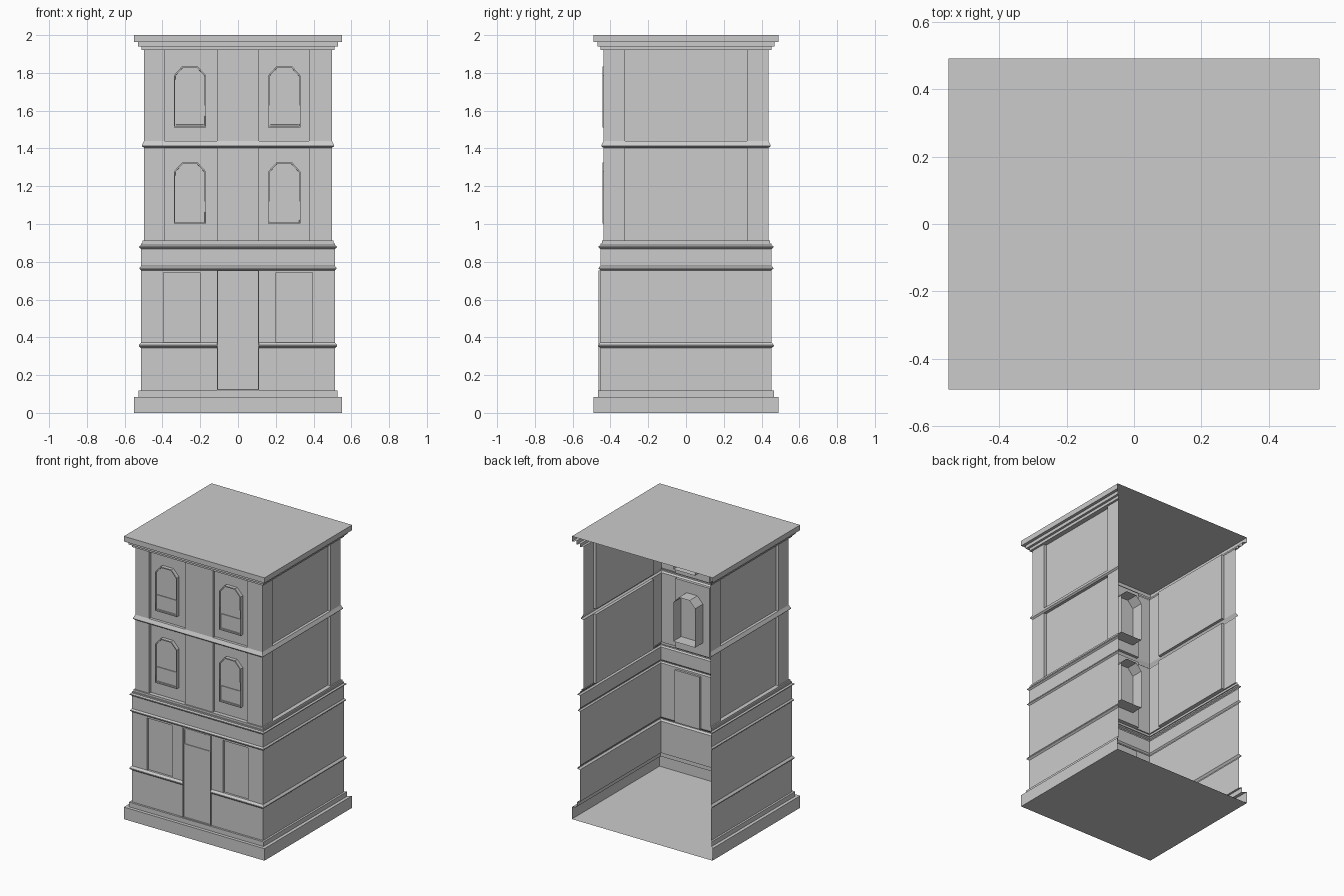
import bpy, bmesh

if "Cube" in bpy.data.objects:
    bpy.data.objects.remove(bpy.data.objects["Cube"])

DX = 0.06  # plan is this much wider in x than in y, per side


def finish(bm, name):
    bmesh.ops.remove_doubles(bm, verts=bm.verts, dist=0.0002)
    me = bpy.data.meshes.new(name)
    bm.to_mesh(me)
    bm.free()
    ob = bpy.data.objects.new(name, me)
    bpy.context.collection.objects.link(ob)
    return ob


def quad(bm, pts):
    bm.faces.new([bm.verts.new(p) for p in pts])


def place(side, u, o, z):
    # point on a wall: u runs along the wall, o is distance out from the centre
    if side == "front":
        return (u, -o, z)
    if side == "right":
        return (o + DX, u, z)
    return (-o - DX, -u, z)


def end(side, o):
    return o + DX if side == "front" else o


def strip(bm, side, a, b, gap=None):
    # one moulding strip between profile points (offset, z), optionally split for the door
    (o0, z0), (o1, z1) = a, b
    e0, e1 = end(side, o0), end(side, o1)
    spans = [(-e0, e0, -e1, e1)]
    if gap:
        spans = [(-e0, -gap, -e1, -gap), (gap, e0, gap, e1)]
    for l0, r0, l1, r1 in spans:
        quad(bm, [place(side, l0, o0, z0), place(side, r0, o0, z0),
                  place(side, r1, o1, z1), place(side, l1, o1, z1)])


def panel_wall(bm, side, o, z0, z1, panels, d, p0=None, p1=None, gap=None):
    # flat wall with recessed panels; p0..p1 is the panel height
    p0, p1 = p0 or z0, p1 or z1
    e = end(side, o)
    us = sorted({-e, e, *[u for p in panels for u in p], *([-gap, gap] if gap else [])})
    zs = sorted({z0, p0, p1, z1})
    P = lambda u, oo, z: place(side, u, oo, z)
    for a, b in zip(us, us[1:]):
        if gap and abs(a + b) < 0.01:
            continue
        for c, f in zip(zs, zs[1:]):
            if (a, b) in panels and c == p0:
                i = o - d
                quad(bm, [P(a, i, c), P(b, i, c), P(b, i, f), P(a, i, f)])
                quad(bm, [P(a, o, c), P(b, o, c), P(b, i, c), P(a, i, c)])
                quad(bm, [P(a, i, f), P(b, i, f), P(b, o, f), P(a, o, f)])
                quad(bm, [P(a, o, c), P(a, i, c), P(a, i, f), P(a, o, f)])
                quad(bm, [P(b, i, c), P(b, o, c), P(b, o, f), P(b, i, f)])
            else:
                quad(bm, [P(a, o, c), P(b, o, c), P(b, o, f), P(a, o, f)])


def sweep(name, prof, gap=None):
    # moulding running round left, front and right; the back stays open
    bm = bmesh.new()
    for side in ("left", "front", "right"):
        for a, b in zip(prof, prof[1:]):
            strip(bm, side, a, b, gap if side == "front" else None)
    return finish(bm, name)


G, U, DOOR = 0.453, 0.437, 0.11  # ground wall, upper wall, door half width

# mouldings
sweep("plinth", [(.49, 0), (.49, .085), (.467, .085), (.467, .118), (G, .118)])
sweep("sill_band", [(G, .343), (.465, .353), (.465, .359), (G, .373)], DOOR)
sweep("shopfront_cornice", [(G, .755), (.462, .763), (.462, .768), (G, .778), (G, .868),
                            (.463, .876), (.463, .882), (G, .888), (G, .897),
                            (.446, .897), (.446, .912), (U, .912)])
sweep("storey_band", [(U, 1.403), (.448, 1.412), (.448, 1.418), (U, 1.44)])
sweep("roof_cornice", [(U, 1.92), (.452, 1.92), (.452, 1.94), (.469, 1.94), (.469, 1.963),
                       (.49, 1.963), (.49, 2.0)])

# walls
shop = [(-.395, -.2), (.2, .395)]
bays = [(-.39, -.11), (.11, .375)]
bm = bmesh.new()
for side in ("left", "front", "right"):
    front = side == "front"
    panel_wall(bm, side, G, .118, .343, [], 0, gap=DOOR if front else None)
    panel_wall(bm, side, G, .373, .755, shop if front else [], .015,
               p1=.742 if front else None, gap=DOOR if front else None)
    for z0, z1 in ((.912, 1.403), (1.44, 1.92)):
        panel_wall(bm, side, U, z0, z1, bays if front else [(-.322, .322)], .02)
finish(bm, "walls")

# roof and floor sheets
for name, z, s in (("roof", 2.0, 1), ("floor", 0, -1)):
    bm = bmesh.new()
    quad(bm, [(s * x * .55, y * .49, z) for x, y in ((-1, -1), (1, -1), (1, 1), (-1, 1))])
    finish(bm, name)


def framed(bm, outline, y_back, y_front, border, recess):
    # open-backed box with a raised border and a recessed pane on its front
    back = [bm.verts.new((x, y_back, z)) for x, z in outline]
    fr = [bm.verts.new((x, y_front, z)) for x, z in outline]
    n = len(outline)
    for i in range(n):
        j = (i + 1) % n
        bm.faces.new((back[i], back[j], fr[j], fr[i]))
    f = bm.faces.new(fr)
    f.normal_update()
    bmesh.ops.inset_region(bm, faces=[f], thickness=border, depth=0)
    bmesh.ops.inset_region(bm, faces=[f], thickness=0.0005, depth=-recess)


def rect(x0, x1, z0, z1):
    return [(x0, z0), (x1, z0), (x1, z1), (x0, z1)]


# upper windows: deep boxes with clipped top corners and a lower sash
for zb, floor_name in ((1.003, "first"), (1.512, "second")):
    for cx, side_name in ((-.255, "left"), (.245, "right")):
        bm = bmesh.new()
        h, zt = .085, zb + .322
        out = [(cx - h, zb), (cx + h, zb), (cx + h, zt - .047), (cx + h - .043, zt),
               (cx - h + .043, zt), (cx - h, zt - .047)]
        framed(bm, out, -.33, -.442, .008, .008)
        framed(bm, rect(cx - .077, cx + .077, zb + .009, zb + .115), -.434, -.439, .006, .004)
        finish(bm, f"{floor_name}_floor_window_{side_name}")

# door with transom light
bm = bmesh.new()
framed(bm, rect(-DOOR, DOOR, .118, .755), -.44, -.462, .006, .008)
framed(bm, rect(-.104, .104, .636, .749), -.454, -.459, .008, .004)
finish(bm, "door")
